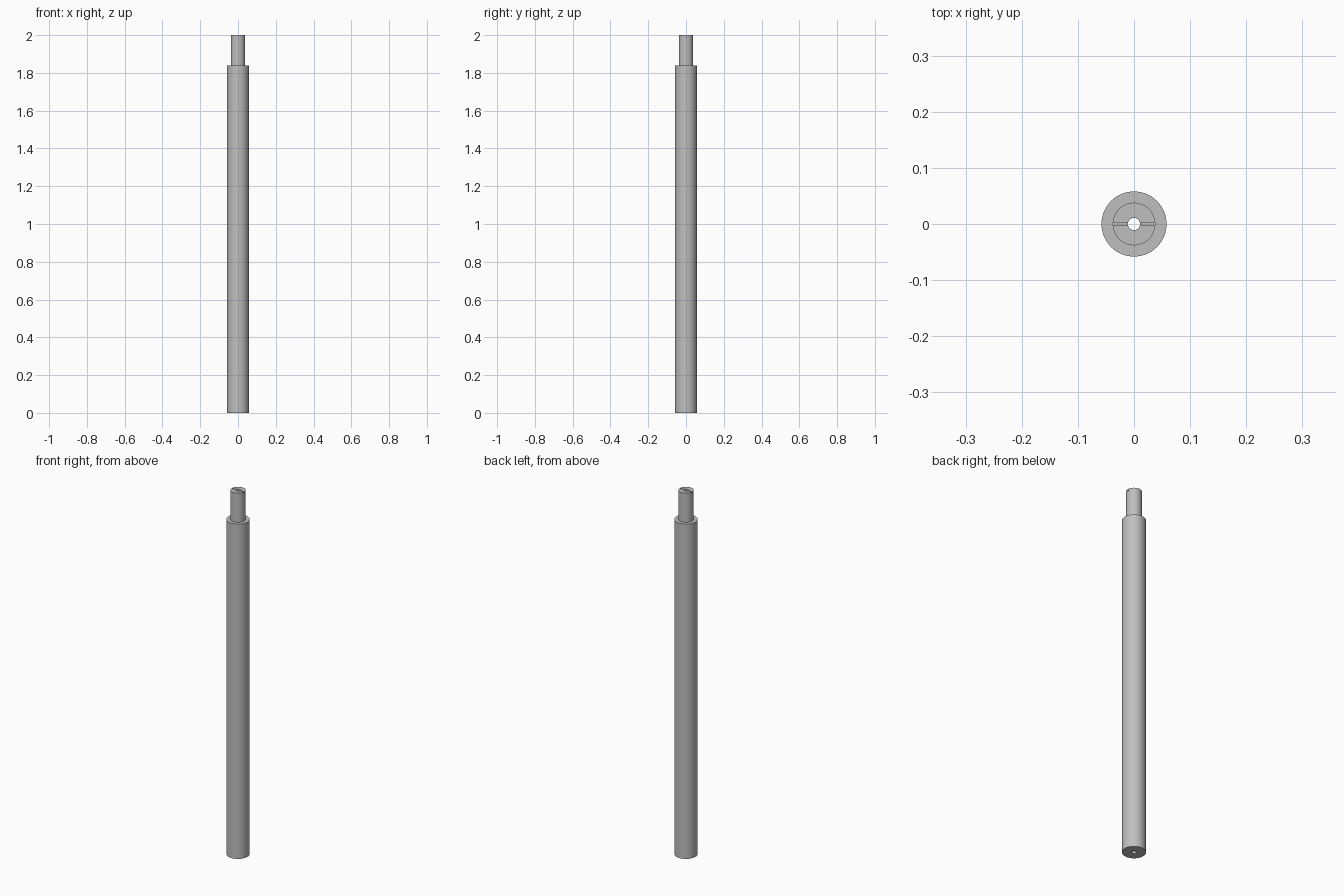
import bpy
import bmesh
import math

cube = bpy.data.objects.get("Cube")
if cube:
    bpy.data.objects.remove(cube, do_unlink=True)

BODY_R, TIP_R, BORE_R = 0.058, 0.038, 0.011
SHOULDER, TOP = 1.84, 2.0
SLOT_WIDTH, SLOT_DEPTH = 0.006, 0.01
SIDES = 64

steel = bpy.data.materials.new("grey steel")
colour = (0.52, 0.52, 0.52, 1)
steel.diffuse_color = colour
steel.use_nodes = True
steel.node_tree.nodes["Principled BSDF"].inputs["Base Color"].default_value = colour


def lathe(name, profile):
    """Revolve a closed radius/height profile around the z axis."""
    bm = bmesh.new()
    rings = []
    for r, z in profile:
        angles = [2 * math.pi * i / SIDES for i in range(SIDES)]
        rings.append([bm.verts.new((r * math.cos(a), r * math.sin(a), z)) for a in angles])
    for k, ring in enumerate(rings):
        above = rings[(k + 1) % len(rings)]
        for i in range(SIDES):
            j = (i + 1) % SIDES
            bm.faces.new((ring[i], ring[j], above[j], above[i]))
    bmesh.ops.recalc_face_normals(bm, faces=bm.faces)
    mesh = bpy.data.meshes.new(name)
    bm.to_mesh(mesh)
    bm.free()
    obj = bpy.data.objects.new(name, mesh)
    bpy.context.collection.objects.link(obj)
    mesh.materials.append(steel)
    return obj


# Stepped shaft with a bore through its whole length
shaft = lathe("stepped_shaft", [
    (BORE_R, 0), (BODY_R, 0), (BODY_R, SHOULDER),
    (TIP_R, SHOULDER), (TIP_R, TOP), (BORE_R, TOP),
])

# Narrow slot across the tip
bpy.ops.mesh.primitive_cube_add(size=1, location=(0, 0, TOP))
cutter = bpy.context.object
cutter.name = "slot_cutter"
cutter.scale = (4 * TIP_R, SLOT_WIDTH, 2 * SLOT_DEPTH)
cutter.hide_render = True
cutter.data.materials.append(steel)

slot = shaft.modifiers.new("slot", "BOOLEAN")
slot.operation = "DIFFERENCE"
slot.solver = "EXACT"
slot.object = cutter

bpy.ops.object.select_all(action="DESELECT")
shaft.select_set(True)
bpy.context.view_layer.objects.active = shaft
bpy.ops.object.modifier_apply(modifier=slot.name)
bpy.data.objects.remove(cutter, do_unlink=True)

# Round sides smooth, rims sharp
bpy.ops.object.shade_smooth_by_angle(angle=math.radians(30))
